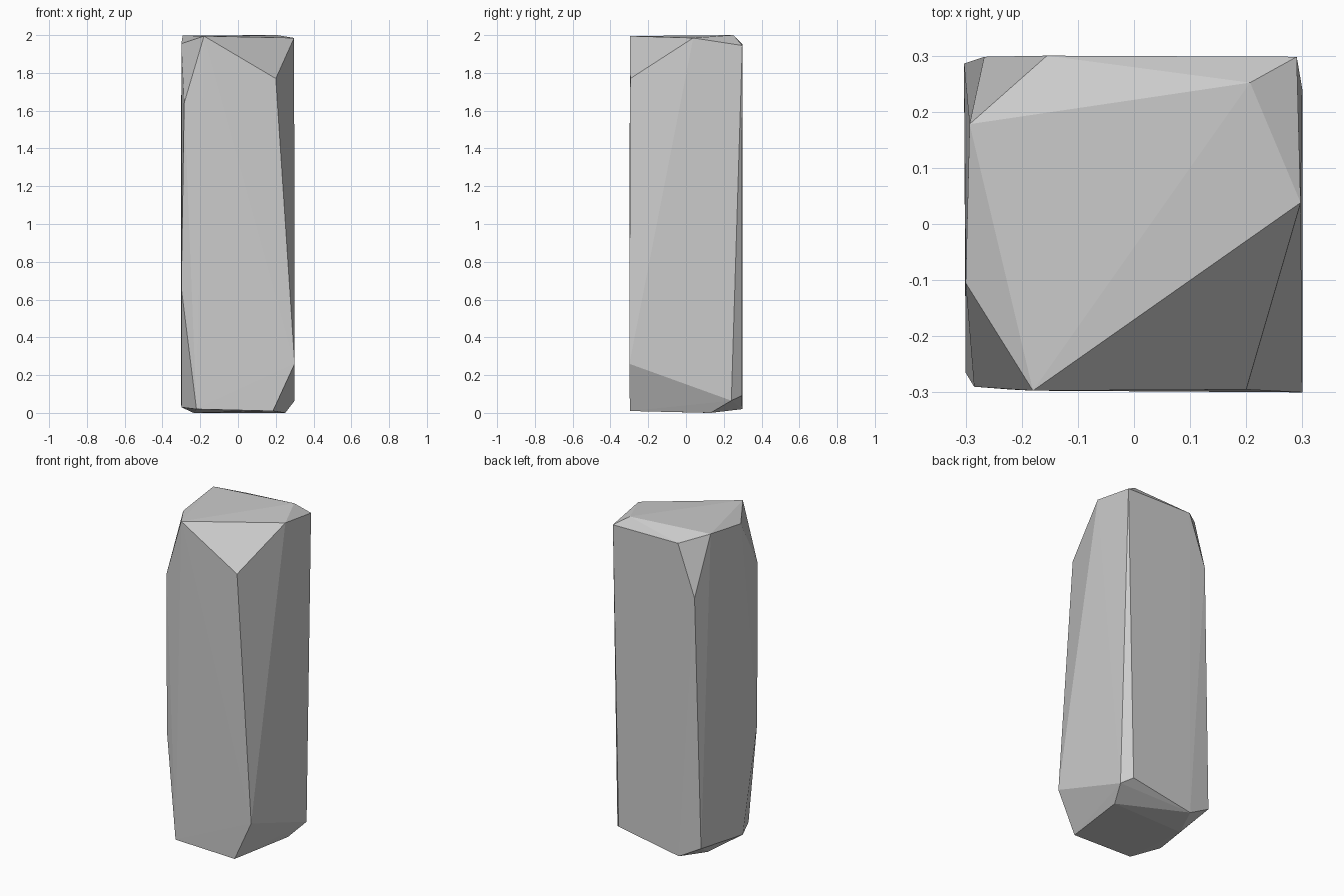
import bpy
import bmesh

# Remove the default cube
default_cube = bpy.data.objects.get("Cube")
if default_cube:
    bpy.data.objects.remove(default_cube, do_unlink=True)


def make_material(name, color):
    material = bpy.data.materials.new(name)
    material.use_nodes = True
    material.diffuse_color = color
    shader = material.node_tree.nodes["Principled BSDF"]
    shader.inputs["Base Color"].default_value = color
    return material


def make_hull(name, corners, material):
    """Wrap flat facets around a set of chipped corners."""
    bm = bmesh.new()
    for corner in corners:
        bm.verts.new(corner)
    hull = bmesh.ops.convex_hull(bm, input=bm.verts[:])
    unused = {e for e in hull["geom_interior"] + hull["geom_unused"]
              if isinstance(e, bmesh.types.BMVert)}
    bmesh.ops.delete(bm, geom=list(unused), context="VERTS")
    bmesh.ops.recalc_face_normals(bm, faces=bm.faces[:])
    mesh = bpy.data.meshes.new(name)
    bm.to_mesh(mesh)
    bm.free()
    mesh.materials.append(material)
    block = bpy.data.objects.new(name, mesh)
    bpy.context.collection.objects.link(block)
    return block


# Chipped corners of the stone, grouped by the side they lie on
front = [(-.18, -.297, 1.995), (.2, -.295, 1.77), (.3, -.3, .26),
         (.185, -.297, .01), (-.22, -.295, .02), (-.285, -.29, 1.64)]
back = [(.29, .298, 1.945), (-.155, .3, 1.95), (-.267, .298, 1.64),
        (-.16, .298, .02), (.252, .297, .092)]
plus_x_side = [(.297, .038, 1.985), (.3, .24, .065)]
minus_x_side = [(-.3, -.105, 1.955), (-.3, -.265, .66),
                (-.3, -.125, .03), (-.303, .286, .1)]
top = [(-.293, .178, 1.998), (.207, .252, 2)]
bottom = [(.25, .13, 0), (-.235, .121, 0)]

# Tall faceted stone pillar
stone_gray = make_material("stone gray", (.6, .6, .6, 1))
pillar = make_hull("stone_pillar",
                   front + back + plus_x_side + minus_x_side + top + bottom,
                   stone_gray)
